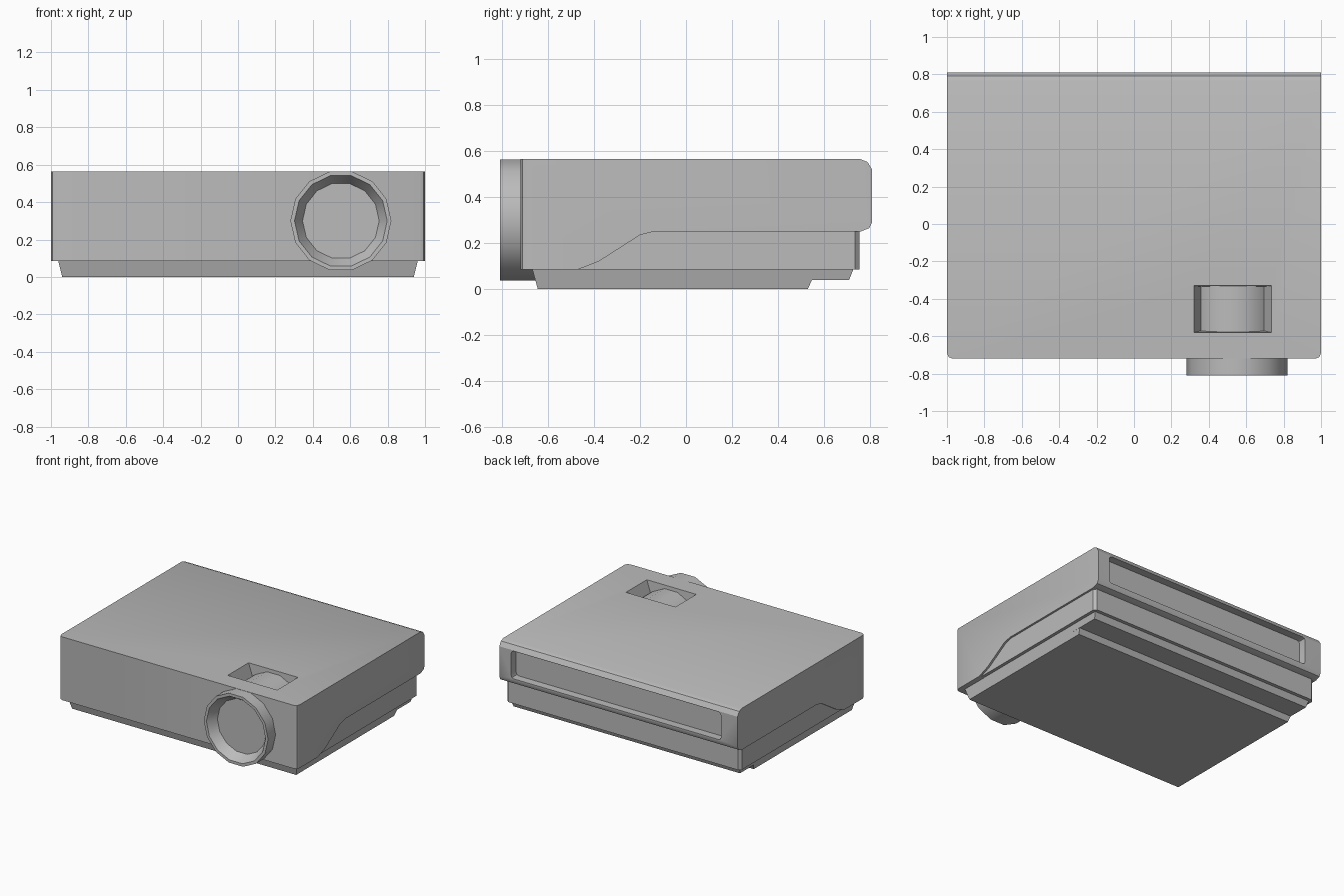
import bpy, bmesh, math
from mathutils import Vector

cube = bpy.data.objects.get("Cube")
if cube:
    bpy.data.objects.remove(cube, do_unlink=True)

grey = bpy.data.materials.new("casing grey")
grey.use_nodes = True
colour = (0.5, 0.5, 0.5, 1)
grey.diffuse_color = colour
grey.node_tree.nodes["Principled BSDF"].inputs["Base Color"].default_value = colour


def finish(name, bm):
    """Turn a bmesh into a shaded grey object."""
    bmesh.ops.recalc_face_normals(bm, faces=bm.faces)
    mesh = bpy.data.meshes.new(name)
    bm.to_mesh(mesh)
    bm.free()
    mesh.materials.append(grey)
    obj = bpy.data.objects.new(name, mesh)
    bpy.context.collection.objects.link(obj)
    return obj


def smooth(obj):
    bpy.ops.object.select_all(action="DESELECT")
    obj.select_set(True)
    bpy.context.view_layer.objects.active = obj
    bpy.ops.object.shade_smooth_by_angle(angle=math.radians(30))


def loft(rings):
    """Skin a closed solid over rings that have equal point counts."""
    bm = bmesh.new()
    loops = [[bm.verts.new(p) for p in ring] for ring in rings]
    count = len(loops[0])
    for a, b in zip(loops, loops[1:]):
        for i in range(count):
            j = (i + 1) % count
            bm.faces.new((a[i], a[j], b[j], b[i]))
    bm.faces.new(loops[0])
    bm.faces.new(loops[-1])
    return bm


def side_profile(points, half_width):
    return loft([[(x, y, z) for y, z in points] for x in (-half_width, half_width)])


def rectangle(x0, x1, y0, y1, z):
    return [(x0, y0, z), (x1, y0, z), (x1, y1, z), (x0, y1, z)]


def bevel_edges(bm, axis, rule, width, segments=1):
    """Bevel edges parallel to an axis whose midpoint passes the rule."""
    chosen = []
    for e in bm.edges:
        a, b = e.verts
        along = abs((b.co - a.co).normalized()[axis]) > 0.99
        if along and rule((a.co + b.co) / 2):
            chosen.append(e)
    bmesh.ops.bevel(bm, geom=chosen, offset=width, segments=segments,
                    profile=0.5, affect="EDGES")


def turned(name, profile, centre_x, centre_z, sides=14):
    """Many-sided solid along y from (radius, y) pairs."""
    rings = []
    for r, y in profile:
        rings.append([(centre_x + r * math.cos(math.tau * i / sides), y,
                       centre_z + r * math.sin(math.tau * i / sides))
                      for i in range(sides)])
    obj = finish(name, loft(rings))
    smooth(obj)
    return obj


def cut(target, cutter):
    cutter.hide_render = True
    mod = target.modifiers.new("cut", "BOOLEAN")
    mod.operation = "DIFFERENCE"
    mod.solver = "EXACT"
    mod.object = cutter
    bpy.context.view_layer.objects.active = target
    bpy.ops.object.modifier_apply(modifier=mod.name)
    bpy.data.objects.remove(cutter, do_unlink=True)


# Upper shell with rounded rear and a swept lower edge
shell_outline = [(-0.72, 0.085), (-0.72, 0.565), (0.76, 0.565), (0.79, 0.553),
                 (0.81, 0.52), (0.81, 0.29), (0.797, 0.265), (0.76, 0.25),
                 (-0.14, 0.25), (-0.2, 0.235), (-0.38, 0.12), (-0.47, 0.085)]
bm = side_profile(shell_outline, 1)
bevel_edges(bm, 2, lambda m: m.y < -0.7, 0.03, 2)
shell = finish("upper_shell", bm)

# Rear panel recess with rounded corners
bm = bmesh.new()
bmesh.ops.create_cube(bm, size=1)
bmesh.ops.scale(bm, vec=Vector((1.76, 0.2, 0.21)), verts=bm.verts)
bmesh.ops.translate(bm, vec=Vector((0.02, 0.85, 0.41)), verts=bm.verts)
bevel_edges(bm, 1, lambda m: True, 0.02, 2)
cut(shell, finish("rear_recess_cutter", bm))

# Tapered well in the top for the focus ring
well = loft([rectangle(0.36, 0.69, -0.57, -0.335, 0.46),
             rectangle(0.32, 0.735, -0.58, -0.33, 0.565),
             rectangle(0.32, 0.735, -0.58, -0.33, 0.65)])
cut(shell, finish("focus_well_cutter", well))
smooth(shell)

# Lower casing, slightly inset, with chamfered rear corners
bm = side_profile([(-0.5, 0.086), (-0.5, 0.26), (0.755, 0.26), (0.755, 0.086)], 0.985)
bevel_edges(bm, 2, lambda m: m.y > 0.7, 0.02)
smooth(finish("lower_casing", bm))

# Base plate with sloped sides and a raised rear step
front_base = loft([rectangle(-0.94, 0.94, -0.645, 0.53, 0),
                   rectangle(-0.962, 0.962, -0.67, 0.572, 0.09)])
smooth(finish("base_plate", front_base))
rear_base = loft([rectangle(-0.95, 0.95, 0.4, 0.71, 0.04),
                  rectangle(-0.962, 0.962, 0.4, 0.73, 0.09)])
smooth(finish("base_rear_step", rear_base))

# Lens barrel with a conical mouth, and the focus ring behind it
turned("lens_barrel", [(0.205, -0.74), (0.248, -0.81), (0.27, -0.81), (0.27, -0.6)],
       0.55, 0.3)
turned("focus_ring", [(0.245, -0.6), (0.245, -0.31)], 0.53, 0.3)
